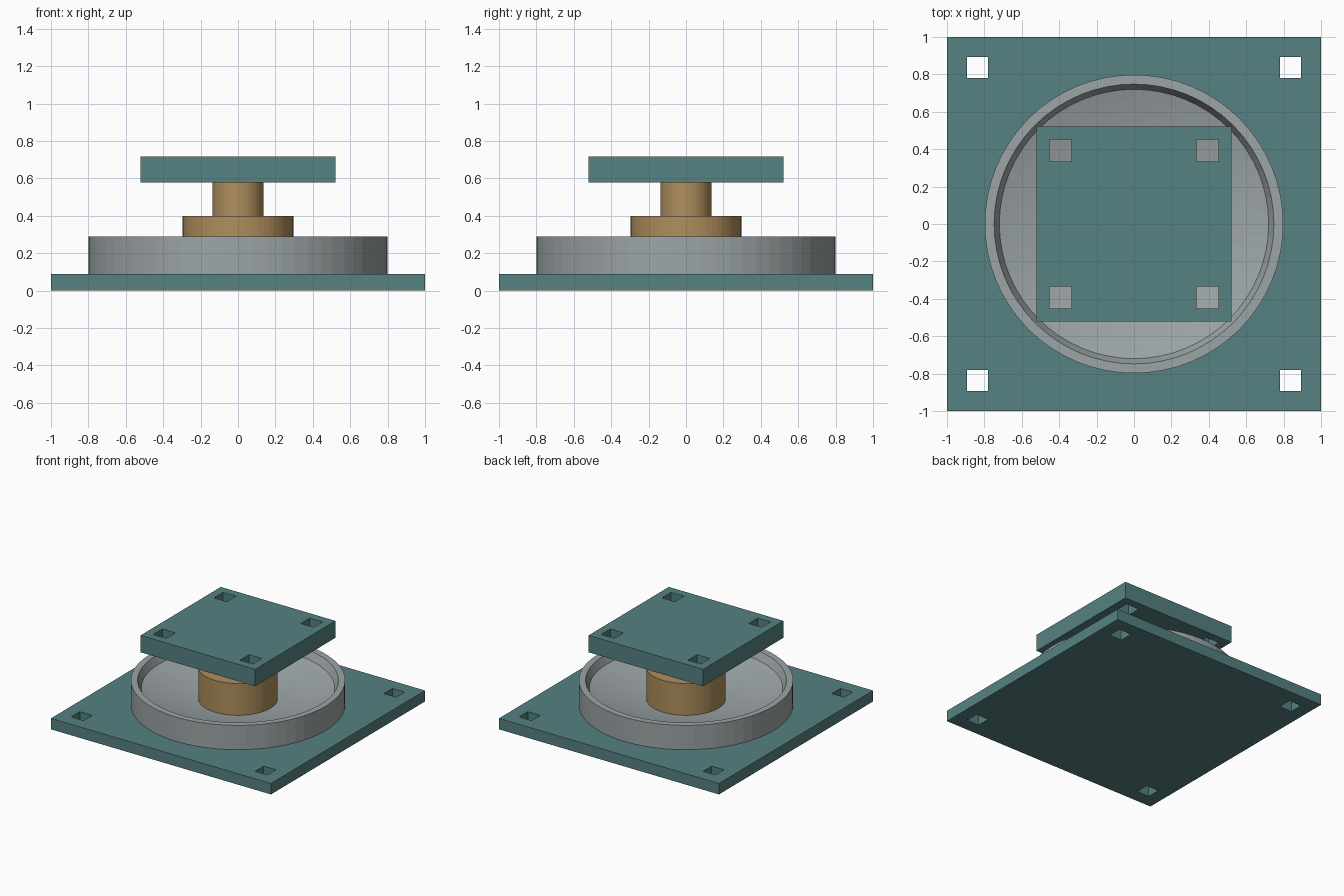
import bpy, bmesh, math

if "Cube" in bpy.data.objects:
    bpy.data.objects.remove(bpy.data.objects["Cube"])


def material(name, rgb):
    m = bpy.data.materials.new(name)
    m.diffuse_color = (*rgb, 1)
    m.use_nodes = True
    m.node_tree.nodes["Principled BSDF"].inputs["Base Color"].default_value = m.diffuse_color
    return m


TEAL = material("teal_paint", (0.093, 0.218, 0.218))
GREY = material("grey_steel", (0.335, 0.375, 0.385))
BRASS = material("brass", (0.43, 0.275, 0.11))


def finish(name, bm, mat):
    bmesh.ops.recalc_face_normals(bm, faces=bm.faces[:])
    mesh = bpy.data.meshes.new(name)
    bm.to_mesh(mesh)
    bm.free()
    mesh.materials.append(mat)
    obj = bpy.data.objects.new(name, mesh)
    bpy.context.collection.objects.link(obj)
    return obj


def holed_plate(name, half, hole_in, hole_out, z0, z1, mat):
    """Square plate with a square through-hole near each corner."""
    c = [-half, -hole_out, -hole_in, hole_in, hole_out, half]
    bm = bmesh.new()
    grid = [[bm.verts.new((x, y, z0)) for y in c] for x in c]
    for i in range(5):
        for j in range(5):
            if i in (1, 3) and j in (1, 3):
                continue
            bm.faces.new((grid[i][j], grid[i + 1][j],
                          grid[i + 1][j + 1], grid[i][j + 1]))
    bottom = bm.faces[:]
    result = bmesh.ops.extrude_face_region(bm, geom=bottom, use_keep_orig=True)
    top = [v for v in result["geom"] if isinstance(v, bmesh.types.BMVert)]
    bmesh.ops.translate(bm, verts=top, vec=(0, 0, z1 - z0))
    return finish(name, bm, mat)


def turned(name, profile, mat, steps=64):
    """Revolve a (radius, height) profile around the z axis."""
    bm = bmesh.new()
    verts = [bm.verts.new((r, 0, z)) for r, z in profile]
    edges = [bm.edges.new(p) for p in zip(verts, verts[1:])]
    bmesh.ops.spin(bm, geom=verts + edges, cent=(0, 0, 0), axis=(0, 0, 1),
                   angle=math.tau, steps=steps, use_duplicate=False)
    bmesh.ops.remove_doubles(bm, verts=bm.verts[:], dist=1e-5)
    bmesh.ops.dissolve_degenerate(bm, edges=bm.edges[:], dist=1e-5)
    return finish(name, bm, mat)


def bowl(r):
    """Height of the concave sliding surface."""
    return 0.12 + 0.21 * r * r


# Mounting plates
holed_plate("base_plate", 1.0, 0.78, 0.892, 0.0, 0.09, TEAL)
holed_plate("top_plate", 0.521, 0.335, 0.453, 0.578, 0.717, TEAL)

# Concave dish with raised rim
surface = [(0.72 * i / 12, bowl(0.72 * i / 12)) for i in range(12, -1, -1)]
turned("concave_dish",
       [(0, 0.09), (0.798, 0.09), (0.798, 0.29), (0.748, 0.29)] + surface, GREY)

# Slider resting in the dish, with a narrower neck
foot = [(0.296 * i / 4, bowl(0.296 * i / 4)) for i in range(5)]
turned("slider", foot + [(0.296, 0.40), (0.137, 0.40), (0.137, 0.578), (0, 0.578)],
       BRASS)
